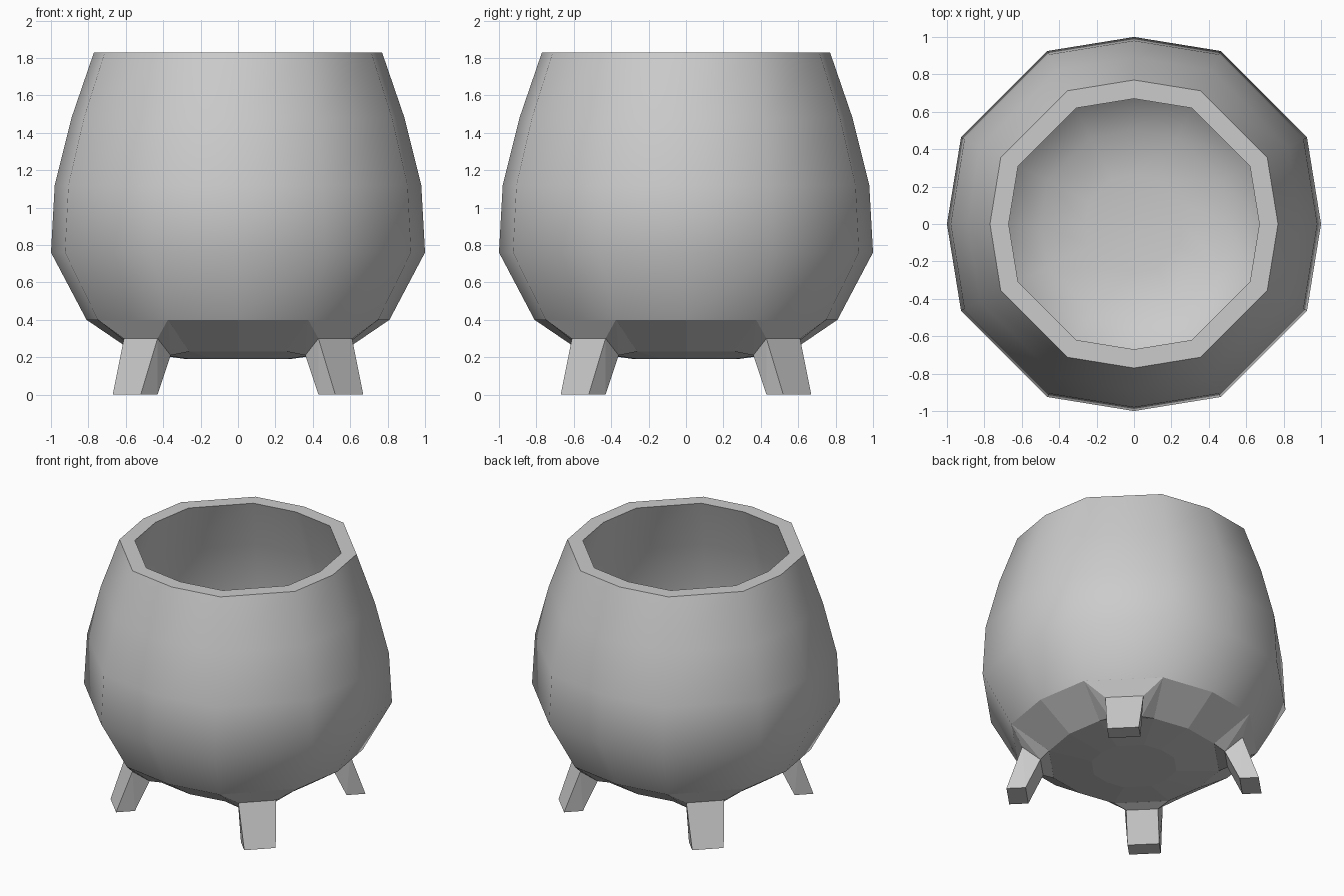
import bpy, bmesh, math
from mathutils import Matrix, Vector

if "Cube" in bpy.data.objects:
    bpy.data.objects.remove(bpy.data.objects["Cube"])

# twelve-sided plan: rounded square with cut corners
UNIT = []
for q in range(4):
    rot = Matrix.Rotation(q * math.pi / 2, 3, 'Z')
    UNIT += [rot @ Vector(p) for p in ((1, 0, 0), (0.925, 0.463, 0), (0.463, 0.925, 0))]


def finish(name, bm):
    bmesh.ops.recalc_face_normals(bm, faces=bm.faces)
    me = bpy.data.meshes.new(name)
    bm.to_mesh(me)
    bm.free()
    ob = bpy.data.objects.new(name, me)
    bpy.context.collection.objects.link(ob)
    return ob


# hollow pot: outer profile from the underside up, over the rim, down inside
profile = [(0.28, 0.19), (0.56, 0.23), (0.81, 0.40), (1.0, 0.76), (0.98, 1.12),
           (0.89, 1.48), (0.77, 1.83), (0.67, 1.83), (0.79, 1.47), (0.88, 1.11),
           (0.90, 0.79), (0.73, 0.48), (0.50, 0.33), (0.26, 0.29)]
bm = bmesh.new()
rings = [[bm.verts.new((v.x * r, v.y * r, z)) for v in UNIT] for r, z in profile]
for a, b in zip(rings, rings[1:]):
    for i in range(12):
        j = (i + 1) % 12
        bm.faces.new((a[i], a[j], b[j], b[i]))
bm.faces.new(rings[0])
bm.faces.new(rings[-1])
pot = finish("pot", bm)
bpy.context.view_layer.objects.active = pot
pot.select_set(True)
bpy.ops.object.shade_smooth_by_angle(angle=math.radians(42))
# flat underside facets
for p in pot.data.polygons:
    if all(pot.data.vertices[v].co.z < 0.41 for v in p.vertices) and p.normal.z < 0:
        p.use_smooth = False


def hull(name, pts, turn):
    """Convex solid from points mirrored across the diagonal, turned to a corner."""
    bm = bmesh.new()
    for x, y, z in pts:
        bm.verts.new((x, y, z))
        bm.verts.new((y, x, z))
    res = bmesh.ops.convex_hull(bm, input=bm.verts[:])
    junk = [g for g in res["geom_interior"] if isinstance(g, bmesh.types.BMVert)]
    bmesh.ops.delete(bm, geom=junk, context='VERTS')
    bmesh.ops.dissolve_limit(bm, angle_limit=0.02, verts=bm.verts[:], edges=bm.edges[:])
    bm.transform(Matrix.Rotation(turn, 4, 'Z'))
    return finish(name, bm)


# splayed legs and the facets joining them to the pot
for i, corner in enumerate(("back_right", "back_left", "front_left", "front_right")):
    turn = i * math.pi / 2
    hull("leg_" + corner, [(0.52, 0.67, 0), (0.43, 0.58, 0),
                           (0.43, 0.61, 0.30), (0.36, 0.51, 0.21)], turn)
    hull("leg_joint_" + corner, [(0.375, 0.749, 0.40), (0.43, 0.61, 0.30),
                                 (0.36, 0.51, 0.21), (0.26, 0.518, 0.23)], turn)
